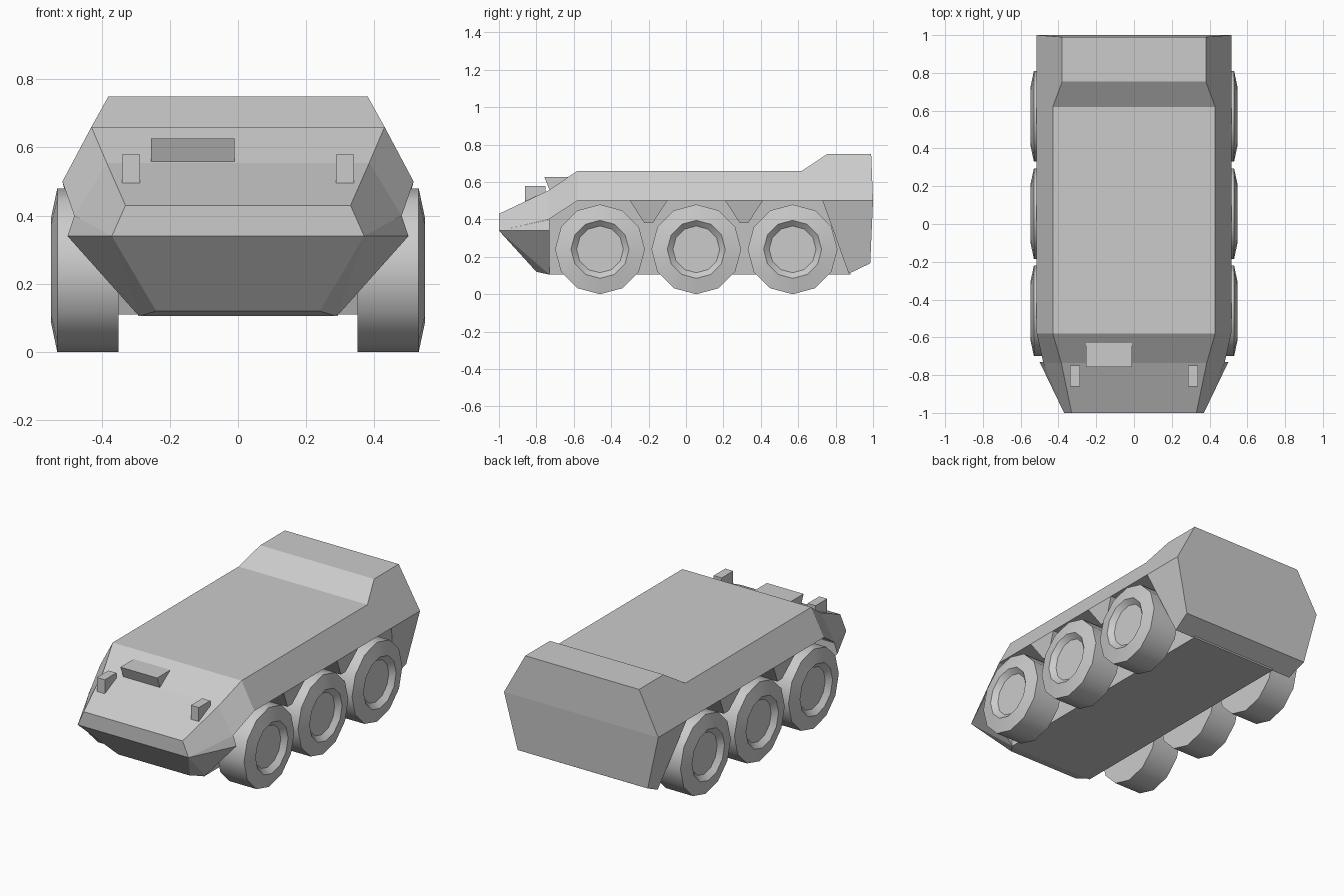
import bpy, bmesh, math

if "Cube" in bpy.data.objects:
    bpy.data.objects.remove(bpy.data.objects["Cube"])


def finish(name, bm, smooth=False):
    bmesh.ops.recalc_face_normals(bm, faces=bm.faces)
    me = bpy.data.meshes.new(name)
    bm.to_mesh(me)
    bm.free()
    ob = bpy.data.objects.new(name, me)
    bpy.context.collection.objects.link(ob)
    if smooth:
        bpy.ops.object.select_all(action='DESELECT')
        ob.select_set(True)
        bpy.context.view_layer.objects.active = ob
        bpy.ops.object.shade_smooth_by_angle(angle=math.radians(35))
    return ob


def loft(name, sections):
    """Skin closed rings of equal point count, capping both ends."""
    bm = bmesh.new()
    rings = [[bm.verts.new(p) for p in s] for s in sections]
    n = len(rings[0])
    for a, b in zip(rings, rings[1:]):
        for i in range(n):
            j = (i + 1) % n
            bm.faces.new((a[i], a[j], b[j], b[i]))
    bm.faces.new(rings[0])
    bm.faces.new(rings[-1])
    return finish(name, bm)


def convex(name, pts):
    """Solid block spanned by its corner points."""
    bm = bmesh.new()
    for p in pts:
        bm.verts.new(p)
    bmesh.ops.convex_hull(bm, input=bm.verts)
    bmesh.ops.dissolve_limit(bm, angle_limit=0.02, verts=bm.verts, edges=bm.edges)
    return finish(name, bm)


def both(half):
    return half + [(-x, y, z) for x, y, z in reversed(half)]


# Upper hull: belt edge and roof edge at each station
belt_roof = [
    [(.37, -1, .34), (.33, -1, .43)],
    [(.48, -.735, .40), (.385, -.735, .555)],
    [(.515, -.58, .50), (.43, -.58, .66)],
    [(.515, .62, .50), (.43, .62, .66)],
    [(.515, .755, .50), (.38, .755, .75)],
    [(.515, 1, .50), (.38, .99, .75)],
]
loft("upper_hull", [both(s) for s in belt_roof])

# Lower nose, centre tub and tail
convex("lower_nose", both([(.37, -1, .34), (.50, -.73, .34), (.48, -.73, .40),
                           (.24, -.80, .12), (.29, -.73, .105)]))
loft("lower_tub", [both([(.29, y, .105), (.33, y, .50)]) for y in (-.74, .88)])
convex("lower_tail", both([(.515, .73, .50), (.515, 1, .50), (.434, .985, .165),
                           (.42, .87, .11), (.475, .87, .34)]))

# Wheels turned from a radius / x profile, with fender wedges between them
profile = [(.24, .35), (.24, .53), (.155, .548), (.125, .52)]
wheel_y = (-.46, .055, .57)
for side, label in ((1, "right"), (-1, "left")):
    for k, y in enumerate(wheel_y, 1):
        bm = bmesh.new()
        rings = []
        for r, x in profile:
            rings.append([bm.verts.new((side * x,
                                        y + r * math.sin(math.tau * i / 12),
                                        .24 + r * math.cos(math.tau * i / 12)))
                          for i in range(12)])
        for a, b in zip(rings, rings[1:]):
            for i in range(12):
                j = (i + 1) % 12
                bm.faces.new((a[i], a[j], b[j], b[i]))
        bm.faces.new(rings[0])
        bm.faces.new(rings[-1])
        finish(f"{label}_wheel_{k}", bm, smooth=True)

    for k, y in enumerate((-.20, .31), 1):
        convex(f"{label}_fender_wedge_{k}",
               [(side * x, y + s * w, z) for s in (-1, 1)
                for x, w, z in ((.515, .10, .50), (.30, .10, .50),
                                (.486, .022, .38), (.30, .022, .38))])

    # Headlight block on the front slope
    convex(f"{label}_headlight",
           [(side * x, yy, z) for x in (.287, .34)
            for yy, z in ((-.86, .49), (-.86, .58), (-.75, .58), (-.75, .53))])

# Driver's vision block
convex("vision_block", [(x, y, z) for x in (-.255, -.01)
                        for y, z in ((-.757, .626), (-.62, .626), (-.725, .545), (-.62, .60))])
